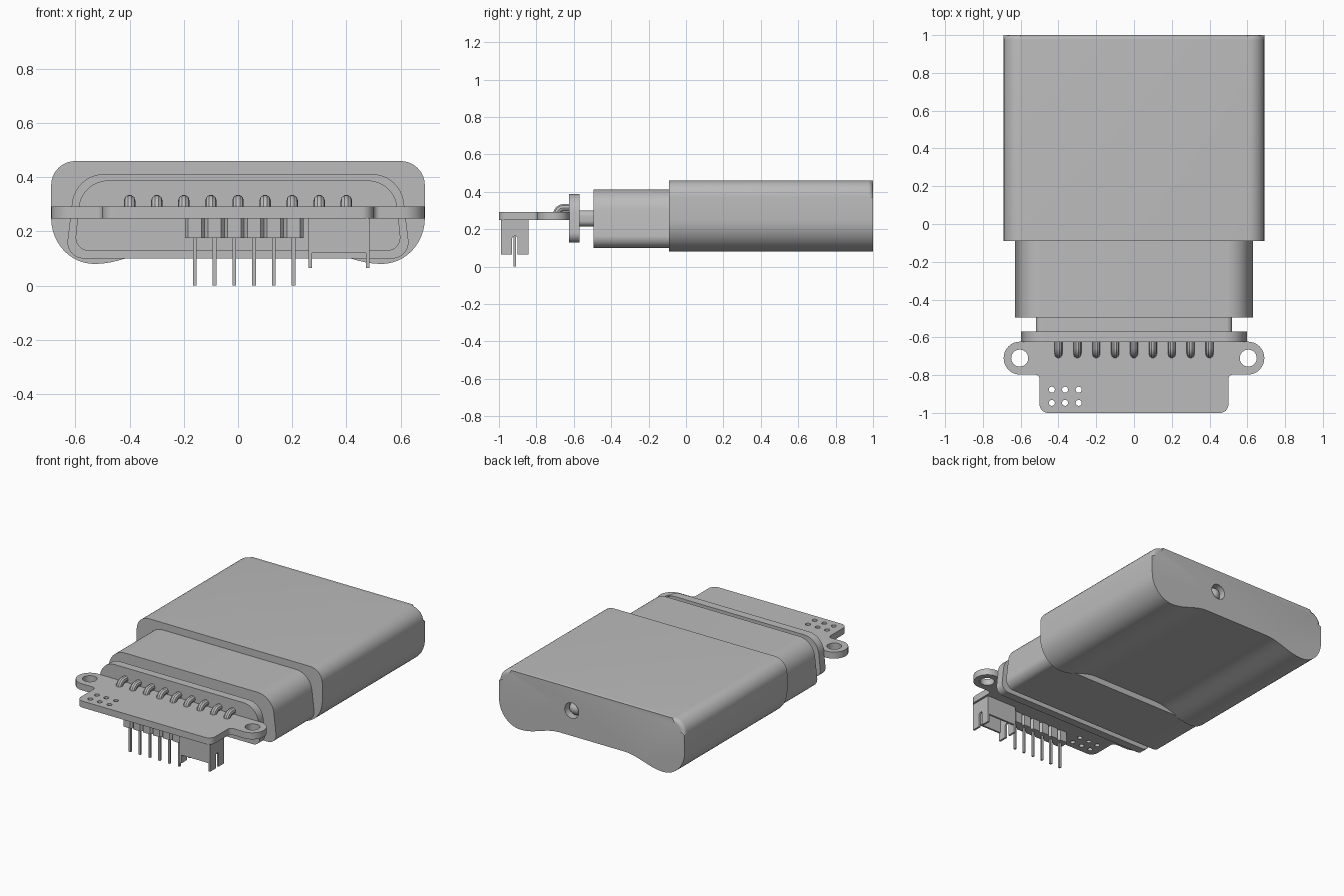
import bpy
import bmesh
from math import cos, sin, pi, tan
from mathutils import Vector

if "Cube" in bpy.data.objects:
    bpy.data.objects.remove(bpy.data.objects["Cube"], do_unlink=True)

grey = bpy.data.materials.new("plain grey")
grey.use_nodes = True
grey.diffuse_color = (0.5, 0.5, 0.5, 1)
grey.node_tree.nodes["Principled BSDF"].inputs["Base Color"].default_value = grey.diffuse_color

parts = []


def add_object(name, bm):
    bmesh.ops.recalc_face_normals(bm, faces=bm.faces)
    mesh = bpy.data.meshes.new(name)
    bm.to_mesh(mesh)
    bm.free()
    mesh.materials.append(grey)
    obj = bpy.data.objects.new(name, mesh)
    bpy.context.collection.objects.link(obj)
    parts.append(obj)
    return obj


def fillet(corners, seg=8):
    """Round each (u, v, radius) corner of a polygon."""
    out = []
    for i, (u, v, r) in enumerate(corners):
        p = Vector((u, v, 0))
        if not r:
            out.append((u, v))
            continue
        before, after = corners[i - 1], corners[(i + 1) % len(corners)]
        d1 = (Vector((before[0], before[1], 0)) - p).normalized()
        d2 = (Vector((after[0], after[1], 0)) - p).normalized()
        half = d1.angle(d2) / 2
        centre = p + (d1 + d2).normalized() * (r / sin(half))
        a = (p + d1 * (r / tan(half)) - centre).normalized()
        b = (p + d2 * (r / tan(half)) - centre).normalized()
        for k in range(seg + 1):
            q = centre + a.slerp(b, k / seg) * r
            out.append((q.x, q.y))
    return out


def mirrored(half):
    """Complete a right-hand run of corners with its mirror image."""
    return half + [(-c[0], *c[1:]) for c in reversed(half)]


def prism(bm, outline, axis, lo, hi):
    """Extrude an outline along one axis; returns the faces at lo and hi."""
    place = {"x": lambda u, v, t: (t, u, v),
             "y": lambda u, v, t: (u, t, v),
             "z": lambda u, v, t: (u, v, t)}[axis]
    a, b = [[bm.verts.new(place(u, v, t)) for u, v in outline] for t in (lo, hi)]
    caps = bm.faces.new(a), bm.faces.new(b)
    for i in range(len(a)):
        bm.faces.new((a[i - 1], a[i], b[i], b[i - 1]))
    return caps


def prism_object(name, outline, axis, lo, hi):
    bm = bmesh.new()
    prism(bm, outline, axis, lo, hi)
    return add_object(name, bm)


def rect(u0, u1, v0, v1):
    return [(u0, v0), (u1, v0), (u1, v1), (u0, v1)]


def circle(u, v, r, n=24):
    return [(u + r * cos(2 * pi * i / n), v + r * sin(2 * pi * i / n)) for i in range(n)]


def cut(obj, outlines, axis, lo, hi):
    """Cut holes through a part, then drop the cutter."""
    bm = bmesh.new()
    for outline in outlines:
        prism(bm, outline, axis, lo, hi)
    cutter = add_object("cutter", bm)
    parts.remove(cutter)
    cutter.hide_render = True
    mod = obj.modifiers.new("holes", "BOOLEAN")
    mod.operation, mod.solver, mod.object = "DIFFERENCE", "EXACT", cutter
    bpy.context.view_layer.objects.active = obj
    bpy.ops.object.modifier_apply(modifier=mod.name)
    bpy.data.objects.remove(cutter, do_unlink=True)


# Housing: rounded top, bulging lower sides, arched underside
half = fillet([(0, 0.46, 0), (0.69, 0.46, 0.09), (0.69, 0.25, 0)])[1:]
half += [(0.53 + 0.16 * cos(a), 0.25 - 0.17 * sin(a)) for a in [pi / 2 * k / 12 for k in range(1, 13)]]
half += [(0.53 - 0.29 * k / 10, 0.08 + 0.03 * (1 - cos(pi * k / 10))) for k in range(1, 11)]
bm = bmesh.new()
back = prism(bm, mirrored(half), "y", -0.09, 1)[1]
bmesh.ops.bevel(bm, geom=list(back.edges), offset=0.025, segments=4, profile=0.5,
                affect="EDGES", clamp_overlap=False)
housing = add_object("housing", bm)
cut(housing, [circle(0.15, 0.31, 0.052)], "y", 0.95, 1.1)

# Domed button in the rear recess
bm = bmesh.new()
bmesh.ops.create_uvsphere(bm, u_segments=24, v_segments=12, radius=0.045)
bmesh.ops.translate(bm, verts=bm.verts, vec=(0.15, 0.945, 0.31))
add_object("rear_button", bm)

# Connector shell, neck and flange
shell = mirrored([(0.6, 0.412, 0.12), (0.637, 0.1, 0.06)])
flange = mirrored([(0.578, 0.388, 0.11), (0.605, 0.128, 0.05)])
prism_object("connector_shell", fillet(shell, 12), "y", -0.495, -0.08)
prism_object("connector_neck", fillet(mirrored([(0.52, 0.3, 0.03), (0.52, 0.215, 0.03)])), "y", -0.58, -0.49)
prism_object("connector_flange", fillet(flange, 12), "y", -0.625, -0.57)

# Circuit board with mounting ears and holes
board_half = [(0.69, -0.623, 0.086), (0.69, -0.797, 0.086), (0.5, -0.797, 0.025), (0.5, -1, 0.045)]
board = prism_object("circuit_board", fillet(mirrored(board_half)), "z", 0.248, 0.292)
holes = [circle(s * 0.605, -0.71, 0.045, 32) for s in (-1, 1)]
holes += [circle(x, y, 0.016, 16) for x in (-0.435, -0.365, -0.293) for y in (-0.877, -0.947)]
cut(board, holes, "z", 0.2, 0.35)

# Row of bent contacts going down into the board
curve = bpy.data.curves.new("board_contacts", "CURVE")
curve.dimensions = "3D"
curve.bevel_depth, curve.bevel_resolution, curve.use_fill_caps = 0.021, 3, True
bend = [(-0.6, 0.314)] + [(-0.655 - 0.035 * sin(a), 0.279 + 0.035 * cos(a))
                         for a in [pi / 2 * k / 6 for k in range(7)]] + [(-0.69, 0.26)]
for i in range(9):
    spline = curve.splines.new("POLY")
    spline.points.add(len(bend) - 1)
    for point, (y, z) in zip(spline.points, bend):
        point.co = (-0.4 + 0.1 * i, y, z, 1)
curve.materials.append(grey)
contacts = bpy.data.objects.new("board_contacts", curve)
bpy.context.collection.objects.link(contacts)
bpy.ops.object.select_all(action="DESELECT")
contacts.select_set(True)
bpy.context.view_layer.objects.active = contacts
bpy.ops.object.convert(target="MESH")
parts.append(bpy.context.object)

# Pin header under the board: chamfered segments with square pins
pitch, first, row, w = 0.073, -0.16, -0.915, 0.0365
bm = bmesh.new()
for i in range(6):
    x = first + pitch * i
    front = [(x - w, row - 0.022), (x - w + 0.012, row - w), (x + w - 0.012, row - w), (x + w, row - 0.022)]
    rear = [(u, 2 * row - v) for u, v in reversed(front)]
    prism(bm, front + rear, "z", 0.175, 0.25)
add_object("pin_header", bm)
bm = bmesh.new()
for i in range(6):
    x = first + pitch * i
    prism(bm, rect(x - 0.007, x + 0.007, row - 0.007, row + 0.007), "z", 0, 0.2)
add_object("header_pins", bm)

# Open socket beside the header: slotted end walls, shorter long walls
x0, x1, y0, y1, t = 0.26, 0.486, -0.99, -0.843, 0.013
slot = [(row + 0.015 * cos(a), 0.148 + 0.015 * sin(a)) for a in [pi * k / 8 for k in range(9)]]
end = [(y0, 0.25), (y0, 0.065), (row - 0.015, 0.065)] + slot[::-1]
end += [(row + 0.015, 0.065), (y1, 0.065), (y1, 0.25)]
bm = bmesh.new()
for x in (x0, x1 - t):
    prism(bm, end, "x", x, x + t)
for y in (y0, y1 - t):
    prism(bm, rect(x0 + t, x1 - t, 0.12, 0.25), "y", y, y + t)
add_object("socket", bm)

# Smooth the rounded surfaces, keep edges sharp
bpy.ops.object.select_all(action="DESELECT")
for obj in parts:
    obj.select_set(True)
bpy.context.view_layer.objects.active = housing
bpy.ops.object.shade_smooth_by_angle(angle=pi / 6)
